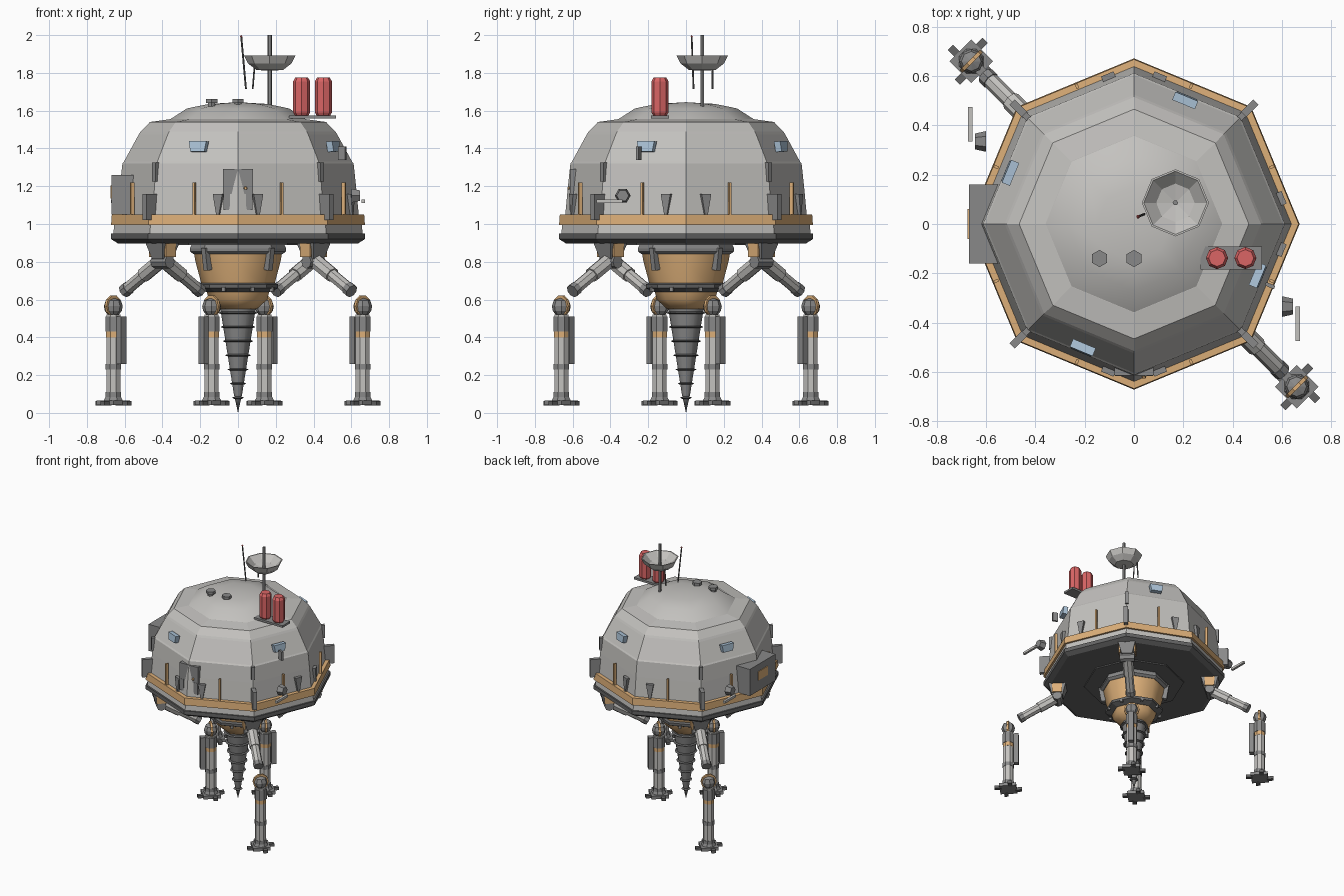
import bpy, bmesh, math
from mathutils import Vector, Matrix

if "Cube" in bpy.data.objects:
    bpy.data.objects.remove(bpy.data.objects["Cube"])


def mat(name, c):
    m = bpy.data.materials.new(name)
    m.diffuse_color = (*c, 1)
    m.use_nodes = True
    m.node_tree.nodes["Principled BSDF"].inputs["Base Color"].default_value = m.diffuse_color
    return m


ORANGE = mat("orange", (0.72, 0.43, 0.19))
RED = mat("red", (0.70, 0.13, 0.13))
BLUE = mat("blue_glass", (0.42, 0.56, 0.70))
DARK = mat("dark_grey", (0.13, 0.13, 0.13))
MID = mat("mid_grey", (0.25, 0.25, 0.25))
LIGHT = mat("light_grey", (0.55, 0.54, 0.52))


def finish(name, bm, m, matrix=Matrix()):
    bmesh.ops.recalc_face_normals(bm, faces=bm.faces)
    me = bpy.data.meshes.new(name)
    bm.to_mesh(me)
    bm.free()
    ob = bpy.data.objects.new(name, me)
    bpy.context.collection.objects.link(ob)
    ob.matrix_world = matrix
    if m:
        me.materials.append(m)
    return ob


def lathe(name, profile, n=8, m=None, matrix=Matrix(), smooth=None, phase=0.0):
    """Spin (radius, z) points around z with n flat sides; the ends are capped."""
    bm = bmesh.new()
    rings = []
    for r, z in profile:
        k = n if r > 1e-5 else 1
        rings.append([bm.verts.new((r * math.cos(phase + math.tau * i / n),
                                    r * math.sin(phase + math.tau * i / n), z)) for i in range(k)])
    for a, b in zip(rings, rings[1:]):
        for i in range(n):
            j = (i + 1) % n
            q = [a[i % len(a)], a[j % len(a)], b[j % len(b)], b[i % len(b)]]
            bm.faces.new(list(dict.fromkeys(q)))
    for ring in (rings[0], rings[-1]):
        if len(ring) > 1:
            bm.faces.new(ring)
    ob = finish(name, bm, m, matrix)
    if smooth:
        bpy.context.view_layer.objects.active = ob
        bpy.ops.object.select_all(action='DESELECT')
        ob.select_set(True)
        bpy.ops.object.shade_smooth_by_angle(angle=math.radians(smooth))
    return ob


def box(name, loc, size, m=None, rz=0.0, tilt=0.0, taper=1.0):
    """Box turned about z, leaned by tilt; taper narrows the lower end sideways."""
    bm = bmesh.new()
    bmesh.ops.create_cube(bm, size=1)
    for v in bm.verts:
        v.co = Vector(v.co[i] * size[i] for i in range(3))
        if v.co.z < 0:
            v.co.y *= taper
    mx = Matrix.Translation(loc) @ Matrix.Rotation(rz, 4, 'Z') @ Matrix.Rotation(tilt, 4, 'Y')
    return finish(name, bm, m, mx)


def rod(name, p, q, r, m=None, n=8, r2=None):
    p, q = Vector(p), Vector(q)
    d = q - p
    mx = Matrix.Translation(p) @ d.to_track_quat('Z', 'Y').to_matrix().to_4x4()
    return lathe(name, [(r, 0), (r2 or r, d.length)], n, m, mx)


def at(x, y, z=0):
    return Matrix.Translation((x, y, z))


def polar(r, a, z):
    return (r * math.cos(a), r * math.sin(a), z)


# Octagonal hull
lathe("hull_base", [(0.26, 0.90), (0.635, 0.897), (0.672, 0.92), (0.672, 0.95)], 8, DARK)
lathe("hull_lower_band", [(0.66, 0.95), (0.655, 1.0)], 8, LIGHT)
lathe("hull_orange_band", [(0.672, 0.995), (0.668, 1.05), (0.62, 1.052)], 8, ORANGE)
lathe("hull_shell", [(0.64, 1.04), (0.625, 1.20), (0.612, 1.32), (0.604, 1.33), (0.525, 1.475),
                     (0.515, 1.49), (0.466, 1.54), (0.36, 1.555)], 8, LIGHT)
lathe("roof_dome", [(0.366, 1.55), (0.27, 1.612), (0.15, 1.636), (0, 1.645)], 8, LIGHT, smooth=50)
lathe("belly_plate", [(0.37, 0.89), (0.37, 0.90)], 8, DARK)

# Details repeated around the hull
for k in range(8):
    a = math.pi / 8 + k * math.pi / 4
    box("orange_post", polar(0.605, a, 1.115), (0.02, 0.012, 0.21), ORANGE, a)
    if k % 2 == 1:
        box("blue_window", polar(0.545, a, 1.41), (0.035, 0.10, 0.055), BLUE, a, -0.1, 0.8)
for k in range(4):
    a = math.pi / 4 + k * math.pi / 2
    box("corner_brace", polar(0.655, a, 1.09), (0.09, 0.03, 0.14), MID, a)
    box("corner_strip", polar(0.61, a, 1.275), (0.04, 0.025, 0.10), MID, a)
    b = k * math.pi / 2
    for s in (-1, 1):
        t = b + s * math.pi / 8
        p = Matrix.Rotation(b, 4, 'Z') @ Vector((0.588, s * 0.10, 1.105))
        box("wedge_fin", p, (0.045, 0.055, 0.11), MID, t, 0, 0.3)
box("side_vent", (0.552, -0.25, 1.375), (0.04, 0.015, 0.07), MID, -math.pi / 8)

# Front hatch and left equipment box
box("front_hatch", (0, -0.59, 1.225), (0.16, 0.05, 0.13), MID)
for s in (-1, 1):
    box("hatch_leg", (s * 0.06, -0.592, 1.12), (0.035, 0.05, 0.09), MID)
lathe("hatch_lamp", [(0.01, 0), (0.007, 0.01)], 6, ORANGE, at(0.04, -0.617, 1.19) @ Matrix.Rotation(math.pi / 2, 4, 'X'))
box("equipment_box", (-0.605, 0, 1.155), (0.13, 0.32, 0.21), MID)
box("equipment_screen", (-0.672, 0.0, 1.17), (0.006, 0.12, 0.07), ORANGE)

# Sensor pods on opposite sides
for s in (-1, 1):
    rod("sensor_pod", (s * 0.60, s * -0.335, 1.15), (s * 0.645, s * -0.335, 1.15), 0.042, MID, 6, 0.032)
    box("sensor_bar", (s * 0.664, s * -0.405, 1.12), (0.018, 0.14, 0.018), LIGHT)

# Roof fittings: tanks, dish, aerials, vents
box("tank_tray", (0.395, -0.138, 1.567), (0.25, 0.095, 0.016), MID)
for x in (0.337, 0.452):
    lathe("red_tank", [(0.036, 1.575), (0.045, 1.59), (0.045, 1.755), (0.034, 1.775)], 8, RED, at(x, -0.138))
lathe("dish_mast", [(0.011, 1.62), (0.011, 2.0)], 6, MID, at(0.168, 0.086))
lathe("dish_bowl", [(0, 1.812), (0.07, 1.815), (0.115, 1.85), (0.136, 1.892), (0.128, 1.892),
                    (0.078, 1.845), (0, 1.83)], 8, LIGHT, at(0.168, 0.086))
rod("tall_aerial", (0.042, 0.04, 1.715), (0.017, 0.03, 1.995), 0.005, DARK, 6)
lathe("aerial_tip", [(0, 1.985), (0.008, 1.991), (0, 2.0)], 6, RED, at(0.017, 0.03))
rod("short_aerial", (0.078, 0.14, 1.715), (0.088, 0.14, 1.84), 0.005, DARK, 6)
for x in (-0.14, 0):
    lathe("roof_vent", [(0.022, 1.60), (0.022, 1.64), (0.035, 1.64), (0.035, 1.662)], 6, MID,
          at(x, -0.14), phase=math.pi / 6)

# Drill assembly
lathe("drill_rim", [(0.24, 0.90), (0.255, 0.87), (0.255, 0.855), (0.235, 0.84)], 8, MID)
lathe("drill_upper_cone", [(0.235, 0.86), (0.225, 0.80), (0.19, 0.67)], 8, ORANGE, smooth=50)
lathe("drill_collar", [(0.19, 0.69), (0.213, 0.68), (0.213, 0.66), (0.17, 0.64)], 8, DARK)
lathe("drill_lower_cone", [(0.17, 0.66), (0.155, 0.60), (0.10, 0.55)], 8, ORANGE, smooth=50)
lathe("drill_bit", [(0.095, 0.56), (0.022, 0.10), (0, 0)], 12, MID, smooth=40)
for i in range(7):
    z = 0.53 - i * 0.075
    r = 0.02 + 0.162 * z
    lathe("drill_thread", [(r - 0.015, z - 0.006), (r, z), (r - 0.015, z + 0.006)], 12, DARK)
for k in range(4):
    a = math.pi / 4 + k * math.pi / 2
    box("drill_bracket", polar(0.235, a, 0.815), (0.035, 0.03, 0.12), MID, a, 0.15)
for k in range(8):
    a = math.pi / 8 + k * math.pi / 4
    box("collar_bolt", polar(0.195, a, 0.655), (0.02, 0.018, 0.025), MID, a)


# Legs: u runs from hip to knee, v sideways
def leg(hx, hy, dx, dy):
    rz = math.atan2(dy, dx)
    d = Vector((dx, dy, 0)).normalized()
    side = Vector((-d.y, d.x, 0))

    def P(u, v, z):
        return Vector((hx, hy, z)) + d * u + side * v

    q = math.pi / 4
    lathe("hip_bracket", [(0.055, 0.815), (0.09, 0.90)], 4, MID, at(hx, hy) @ Matrix.Rotation(rz, 4, 'Z'), phase=q)
    for s in (-1, 1):
        box("hip_cheek", P(0, s * 0.058, 0.862), (0.075, 0.012, 0.075), ORANGE, rz)
    rod("hip_joint", P(0.0, -0.055, 0.80), P(0.0, 0.055, 0.80), 0.036, MID)
    rod("upper_arm_sleeve", P(-0.005, 0, 0.815), P(0.14, 0, 0.73), 0.041, LIGHT)
    rod("upper_arm", P(0.12, 0, 0.742), P(0.275, 0, 0.65), 0.033, LIGHT)
    rod("upper_arm_cuff", P(0.255, 0, 0.662), P(0.285, 0, 0.644), 0.037, MID)
    k = P(0.368, 0, 0)
    mk = Matrix.Translation(k) @ Matrix.Rotation(rz, 4, 'Z')
    rod("knee_ring", P(0.36, 0, 0.565), P(0.376, 0, 0.565), 0.058, ORANGE, 10)
    lathe("knee_joint", [(0.02, 0.51), (0.045, 0.54), (0.05, 0.565), (0.04, 0.595), (0, 0.61)], 8, MID, mk)
    o = math.pi / 8
    lathe("shin_top", [(0.045, 0.43), (0.045, 0.51)], 8, MID, mk, phase=o)
    lathe("shin_orange_band", [(0.041, 0.40), (0.041, 0.43)], 8, ORANGE, mk, phase=o)
    lathe("shin", [(0.04, 0.08), (0.04, 0.52)], 8, LIGHT, mk, phase=o)
    lathe("shin_collar", [(0.044, 0.23), (0.044, 0.26)], 8, MID, mk, phase=o)
    lathe("ankle", [(0.055, 0.065), (0.044, 0.085), (0.044, 0.11)], 8, MID, mk, phase=o)
    box("shin_piston", P(0.308, 0, 0.385), (0.035, 0.04, 0.25), MID, rz)
    box("foot_plate", P(0.368, 0, 0.054), (0.125, 0.125, 0.025), MID, rz)
    for s in (-1, 1):
        box("toe_u", P(0.368 + s * 0.075, s * 0.02, 0.051), (0.05, 0.03, 0.022), DARK, rz)
        box("toe_v", P(0.368 - s * 0.02, s * 0.075, 0.051), (0.03, 0.05, 0.022), DARK, rz)


# One diagonal pair splays outwards, the other folds in under the hull
for s in (-1, 1):
    leg(s * 0.40, -s * 0.40, s, -s)
    leg(s * 0.40, s * 0.40, -s, -s)
